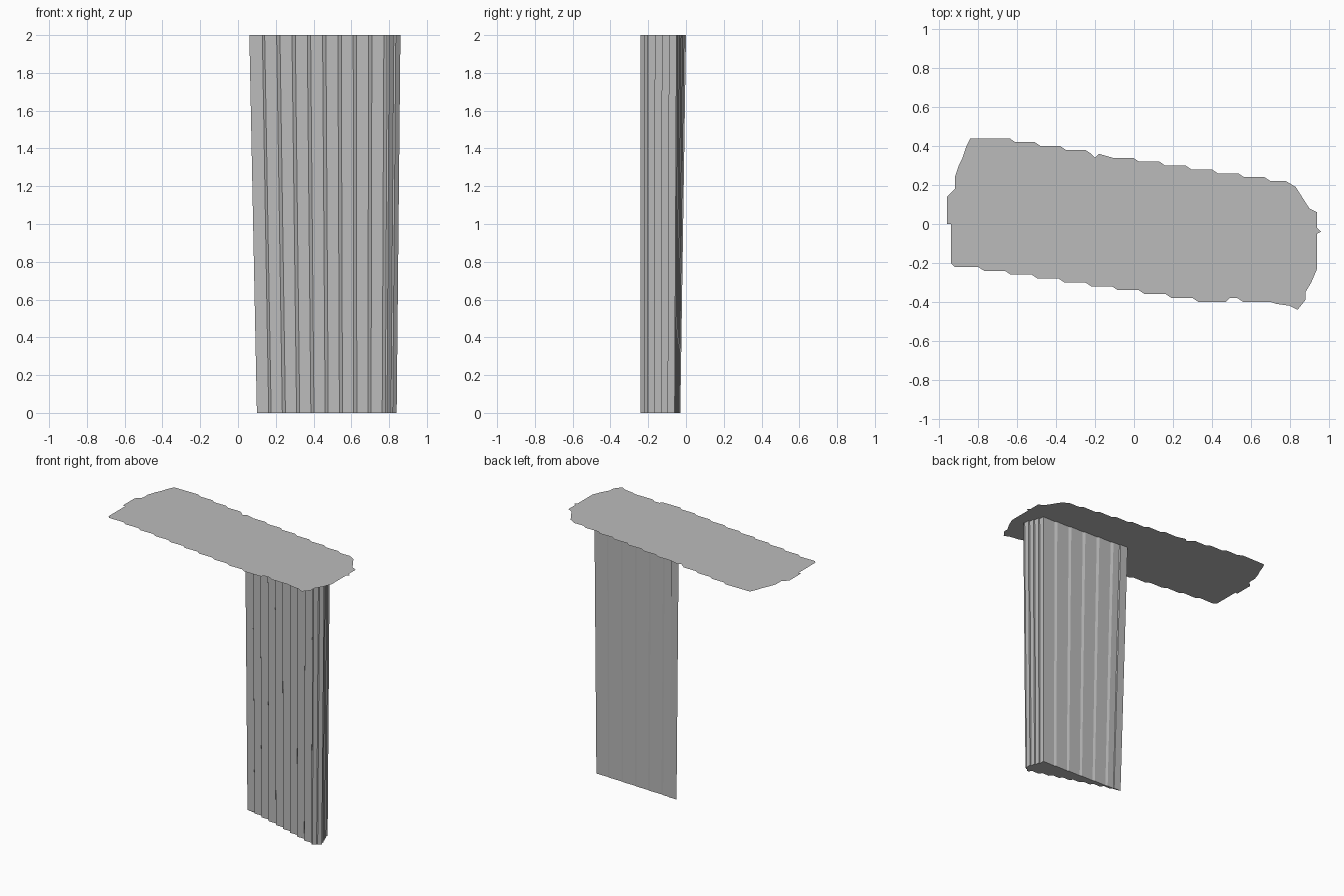
import bpy
import bmesh
from mathutils import Vector

cube = bpy.data.objects.get("Cube")
if cube:
    bpy.data.objects.remove(cube, do_unlink=True)

stone = bpy.data.materials.new("stone_grey")
stone.use_nodes = True
GREY = (0.5, 0.5, 0.5, 1)
stone.diffuse_color = GREY
stone.node_tree.nodes["Principled BSDF"].inputs["Base Color"].default_value = GREY
HEIGHT = 2.0


def stairs(start, end, steps, run=0.78):
    """Terraced edge: each step is a level run and then a short slant."""
    a, b = Vector(start), Vector(end)
    points = [a]
    for i in range(steps):
        p, q = a.lerp(b, i / steps), a.lerp(b, (i + 1) / steps)
        points += [Vector((p.x + (q.x - p.x) * run, p.y)), q]
    return points


def add_object(name, bm):
    mesh = bpy.data.meshes.new(name)
    bm.to_mesh(mesh)
    bm.free()
    mesh.materials.append(stone)
    obj = bpy.data.objects.new(name, mesh)
    bpy.context.collection.objects.link(obj)
    return obj


def ring(bm, points, z):
    return [bm.verts.new((p[0], p[1], z)) for p in points]


# Flat ledge with terraced long edges and ragged ends
ledge = stairs((-0.74, 0.44), (-0.22, 0.36), 4)
ledge += [(-0.22, 0.34), (-0.20, 0.34), (-0.18, 0.36)]
ledge += stairs((-0.11, 0.34), (0.70, 0.22), 6)
ledge += [(0.78, 0.22), (0.83, 0.19), (0.84, 0.10), (0.87, 0.10), (0.90, 0.08),
          (0.94, 0.06), (0.94, -0.02), (0.96, -0.04), (0.94, -0.05), (0.94, -0.23),
          (0.91, -0.30), (0.88, -0.35), (0.88, -0.39), (0.84, -0.44), (0.80, -0.42),
          (0.73, -0.41), (0.70, -0.40), (0.56, -0.40), (0.53, -0.38), (0.49, -0.38),
          (0.47, -0.40), (0.33, -0.40)]
ledge += stairs((0.30, -0.38), (-0.80, -0.22), 8)
ledge += [(-0.92, -0.22), (-0.94, -0.20), (-0.94, 0.00), (-0.96, 0.00), (-0.96, 0.14),
          (-0.92, 0.18), (-0.92, 0.24), (-0.90, 0.24), (-0.90, 0.30), (-0.88, 0.30),
          (-0.88, 0.34), (-0.86, 0.34), (-0.86, 0.40), (-0.84, 0.40), (-0.84, 0.44)]
bm = bmesh.new()
face = bm.faces.new(reversed(ring(bm, ledge, HEIGHT)))
bmesh.ops.triangulate(bm, faces=[face])
add_object("ledge", bm)


# Wedge-shaped column, slightly wider at the top, with fluted sides
def column_section(tip, front, nose, back):
    points = stairs(tip, front, 9)
    points += stairs(front, nose, 2, 0.3)[1:]
    points += stairs(nose, back, 4, 0.9)[1:]
    points += stairs(back, tip, 6, 0.85)[1:-1]
    return points


base = column_section((0.10, -0.03), (0.78, -0.24), (0.84, -0.20), (0.79, -0.06))
head = column_section((0.06, 0.00), (0.79, -0.24), (0.86, -0.20), (0.80, -0.05))
bm = bmesh.new()
low, high = ring(bm, base, 0), ring(bm, head, HEIGHT)
for i in range(len(low)):
    j = (i + 1) % len(low)
    bm.faces.new((low[i], low[j], high[j], high[i]))
cap = bm.faces.new(reversed(low))
bmesh.ops.triangulate(bm, faces=[cap])
add_object("column", bm)
